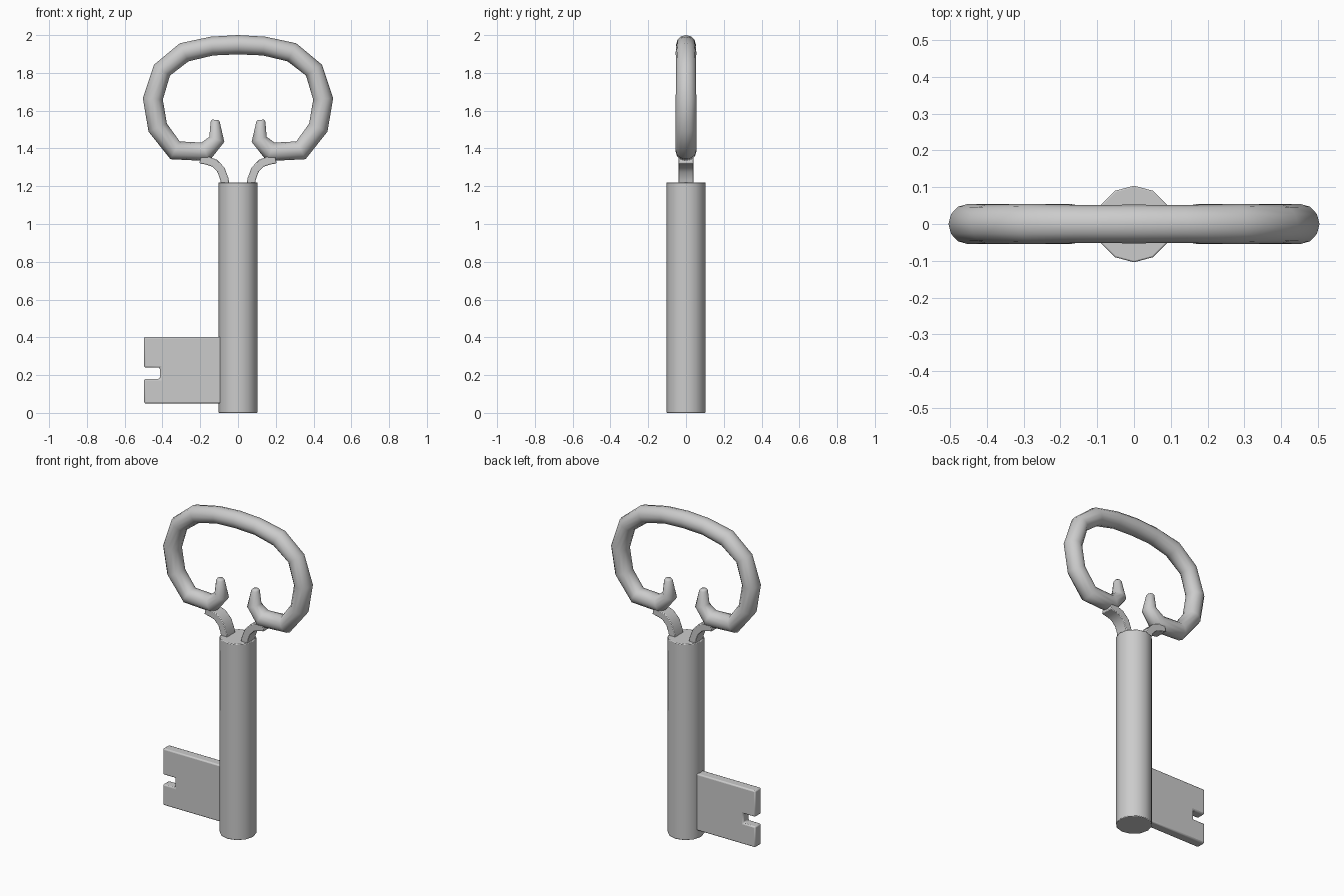
import bpy, bmesh, math
from mathutils import Vector

if "Cube" in bpy.data.objects:
    bpy.data.objects.remove(bpy.data.objects["Cube"])


def finish(bm, name, angle=40):
    bmesh.ops.recalc_face_normals(bm, faces=bm.faces[:])
    mesh = bpy.data.meshes.new(name)
    bm.to_mesh(mesh)
    bm.free()
    ob = bpy.data.objects.new(name, mesh)
    bpy.context.collection.objects.link(ob)
    bpy.ops.object.select_all(action='DESELECT')
    bpy.context.view_layer.objects.active = ob
    ob.select_set(True)
    bpy.ops.object.shade_smooth_by_angle(angle=math.radians(angle))
    return ob


def sweep(name, path, section, angle):
    """Sweep a section of (in-plane, y) offsets along (x, z, scale) points."""
    bm = bmesh.new()
    pts = [Vector((x, 0, z)) for x, z, s in path]
    rings = []
    for i, p in enumerate(pts):
        a = (p - pts[i - 1]).normalized() if i else Vector()
        b = (pts[i + 1] - p).normalized() if i < len(pts) - 1 else Vector()
        t = (a + b).normalized()
        side = Vector((t.z, 0, -t.x))
        s = path[i][2]
        rings.append([bm.verts.new(p + side * u * s + Vector((0, v * s, 0)))
                      for u, v in section])
    n = len(section)
    for r, q in zip(rings, rings[1:]):
        for k in range(n):
            bm.faces.new((r[k], r[(k + 1) % n], q[(k + 1) % n], q[k]))
    bm.faces.new(rings[0])
    bm.faces.new(rings[-1])
    return finish(bm, name, angle)


def bevel(ob, width):
    m = ob.modifiers.new("bevel", 'BEVEL')
    m.width = width
    m.segments = 2
    m.limit_method = 'ANGLE'
    m.angle_limit = math.radians(50)


# Shaft: twelve-sided cylinder
bm = bmesh.new()
bmesh.ops.create_cone(bm, cap_ends=True, segments=12, radius1=0.104,
                      radius2=0.104, depth=1.22)
bmesh.ops.translate(bm, verts=bm.verts[:], vec=(0, 0, 0.61))
bevel(finish(bm, "shaft"), 0.004)

# Bow: open ring whose tapered ends curl inward
half = [(0.12, 1.551, 0.017), (0.121, 1.542, 0.024), (0.112, 1.448, 0.042),
        (0.173, 1.382, 0.053), (0.333, 1.39, 0.053), (0.425, 1.51, 0.053),
        (0.451, 1.662, 0.053), (0.402, 1.815, 0.051), (0.285, 1.909, 0.053),
        (0.138, 1.942, 0.05)]
path = half + [(0, 1.949, 0.051)] + [(-x, z, s) for x, z, s in reversed(half)]
circle = [(math.cos(k * math.tau / 12), math.sin(k * math.tau / 12) * 1.03)
          for k in range(12)]
sweep("bow", path, circle, 60)

# Two curved stems joining the bow to the shaft
rect = [(-0.022, -0.04), (0.022, -0.04), (0.022, 0.04), (-0.022, 0.04)]
for sx, label in ((-1, "left"), (1, "right")):
    stem = sweep("stem_" + label,
                 [(sx * x, z, 1) for x, z in ((0.068, 1.21), (0.073, 1.24),
                  (0.09, 1.287), (0.124, 1.322), (0.16, 1.335),
                  (0.20, 1.343))], rect, 50)
    bevel(stem, 0.004)

# Bit: notched plate on the left of the shaft
t = 0.03
outline = [(-0.06, 0.05), (-0.497, 0.05), (-0.497, 0.18), (-0.414, 0.18),
           (-0.414, 0.24), (-0.497, 0.24), (-0.497, 0.403), (-0.06, 0.403)]
bm = bmesh.new()
face = bm.faces.new([bm.verts.new((x, -t, z)) for x, z in outline])
ext = bmesh.ops.extrude_face_region(bm, geom=[face], use_keep_orig=True)
bmesh.ops.translate(bm, vec=(0, 2 * t, 0),
                    verts=[v for v in ext["geom"] if isinstance(v, bmesh.types.BMVert)])
bevel(finish(bm, "bit"), 0.008)
